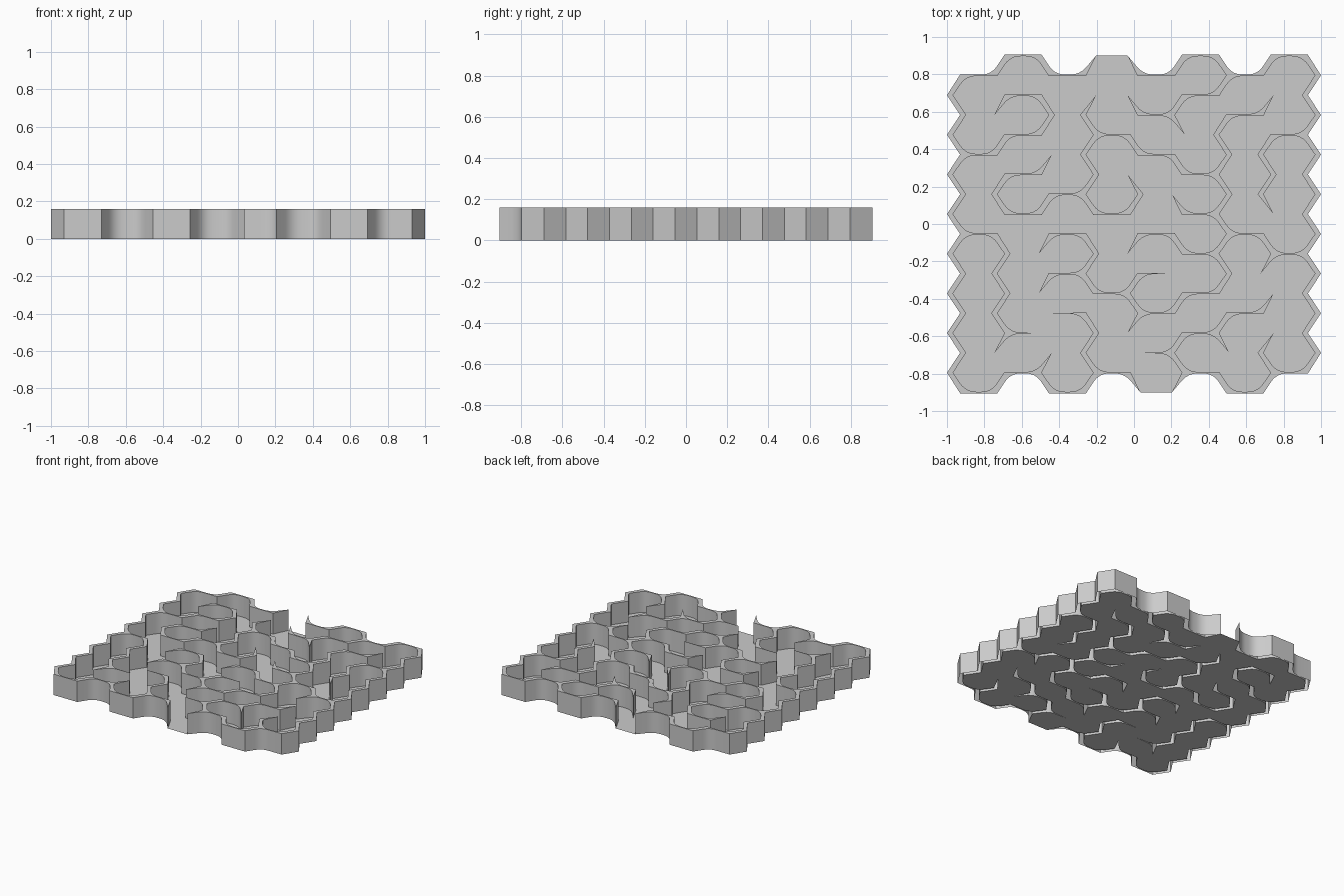
import bpy, bmesh, math
from mathutils import Vector

cube = bpy.data.objects.get("Cube")
if cube:
    bpy.data.objects.remove(cube)

# Stretched hexagon cells: half flat, slope run, half height
FLAT, SLOPE, HALF = 0.0836, 0.07, 0.106
PITCH = 2 * FLAT + SLOPE
COLS, LEVELS = 8, 17
TALL = 0.16
THICK_X, THICK_Y = 0.016, 0.004     # wall half thickness
ROUND, SEGS = 0.055, 6              # inside corner rounding

# Slanted walls between neighbouring columns, listed from back to front
SLANTED = [".#.#.##.######.", ".##.#.#.#.#...#", ".######.###.###",
           ".#.#.##.#.###..", ".##.#.#.#..#.##", "#.#########.##.",
           ".#.####.##.#.##"]
# Straight walls inside each column, listed from back to front
STRAIGHT = [".#.#...", "####..#", "..####.", ".#.#.#.",
            "##.####", "#.#####", "#..#.#.", ".#..#.."]

# Corners run counter-clockwise from the right one; edge k joins k and k+1
SIGNS = [(1, 0), (1, 1), (-1, 1), (-1, 0), (-1, -1), (1, -1)]
STEPS = [(1, -1), (0, -2), (-1, -1), (-1, 1), (0, 2), (1, 1)]

walls = set()
for i, row in enumerate(SLANTED):
    for n, mark in enumerate(row, 1):
        if mark == "#":
            a, b = (n, n + 1) if (n + i) % 2 == 0 else (n + 1, n)
            walls.add(frozenset([(i, a), (i + 1, b)]))
for c, row in enumerate(STRAIGHT):
    for j, mark in enumerate(row):
        n = 2 * j + (2 if c % 2 else 3)
        if mark == "#":
            walls.add(frozenset([(c, n - 1), (c, n + 1)]))

# Entrance at the front and exit at the back
openings = {frozenset([(4, 16), (4, 18)]), frozenset([(3, 1), (3, -1)])}


def inside(cell):
    return 0 <= cell[0] < COLS and 0 < cell[1] < LEVELS


def beside(cell, k):
    step = STEPS[k % 6]
    return cell[0] + step[0], cell[1] + step[1]


def closed(a, b):
    pair = frozenset([a, b])
    if inside(a) != inside(b):
        return pair not in openings
    return pair in walls


def vertex(cell, k):
    sx, sy = SIGNS[k % 6]
    x = (cell[0] - (COLS - 1) / 2) * PITCH
    y = (LEVELS / 2 - cell[1]) * HALF
    return Vector((x + sx * (FLAT if sy else FLAT + SLOPE), y + sy * HALF))


def inward(k):
    sx, sy = SIGNS[k % 6]
    return Vector((-sx * THICK_X, -sy * THICK_Y))


def corner(cell, k):
    """Corner point of the cell's floor, and whether it is rounded."""
    before, after = beside(cell, k - 1), beside(cell, k)
    e1, e2 = closed(cell, before), closed(cell, after)
    e3 = closed(before, after)
    v = vertex(cell, k)
    if e1 and e2:
        return v + inward(k), SIGNS[k % 6][1] != 0
    if e1 and e3:
        return v - inward(k + 2), False
    if e2 and e3:
        return v - inward(k + 4), False
    return v, False


def corner_points(cell, k):
    p, rounded = corner(cell, k)
    if not rounded:
        return [p]
    start = p + (corner(cell, k - 1)[0] - p).normalized() * ROUND
    end = p + (corner(cell, k + 1)[0] - p).normalized() * ROUND
    pts = []
    for s in range(SEGS + 1):
        t = s / SEGS
        pts.append(start * (1 - t) ** 2 + p * 2 * t * (1 - t) + end * t * t)
    return pts


def edge_path(cell, k):
    a, b = corner_points(cell, k), corner_points(cell, k + 1)
    return a[len(a) // 2:] + b[:len(b) // 2 + 1]


def add_face(bm, points):
    clean = []
    for p in points:
        if not clean or (p - clean[-1]).length > 1e-5:
            clean.append(p)
    if (clean[0] - clean[-1]).length < 1e-5:
        clean.pop()
    if len(clean) > 2:
        bm.faces.new([bm.verts.new(p) for p in clean])


def lift(points, z):
    return [Vector((p.x, p.y, z)) for p in points]


def finish(bm, name, material):
    bmesh.ops.remove_doubles(bm, verts=bm.verts, dist=1e-5)
    mesh = bpy.data.meshes.new(name)
    bm.to_mesh(mesh)
    bm.free()
    obj = bpy.data.objects.new(name, mesh)
    mesh.materials.append(material)
    bpy.context.collection.objects.link(obj)
    bpy.ops.object.select_all(action="DESELECT")
    obj.select_set(True)
    bpy.context.view_layer.objects.active = obj
    bpy.ops.object.shade_smooth_by_angle(angle=math.radians(30))


grey = bpy.data.materials.new("light_grey")
grey.use_nodes = True
colour = (0.6, 0.6, 0.6, 1)
grey.diffuse_color = colour
grey.node_tree.nodes["Principled BSDF"].inputs["Base Color"].default_value = colour

floor, wall = bmesh.new(), bmesh.new()
for c in range(-1, COLS + 1):
    for m in range(-1, LEVELS + 2):
        if (c + m) % 2:
            continue
        cell = (c, m)
        # Corridor floor
        if inside(cell):
            add_face(floor, lift(sum((corner_points(cell, k) for k in range(6)), []), 0))
        for k in range(6):
            other = beside(cell, k)
            if not closed(cell, other):
                continue
            # Wall side facing this cell
            path = edge_path(cell, k)
            for p, q in zip(path, path[1:]):
                add_face(wall, lift([q, p], 0) + lift([p, q], TALL))
            # Wall cap, once for each pair of cells
            if cell < other:
                back = edge_path(other, (k + 3) % 6)
                loop = path[::-1] + [vertex(cell, k)] + back[::-1] + [vertex(cell, k + 1)]
                add_face(wall, lift(loop, TALL))

finish(floor, "maze_floor", grey)
finish(wall, "maze_walls", grey)
